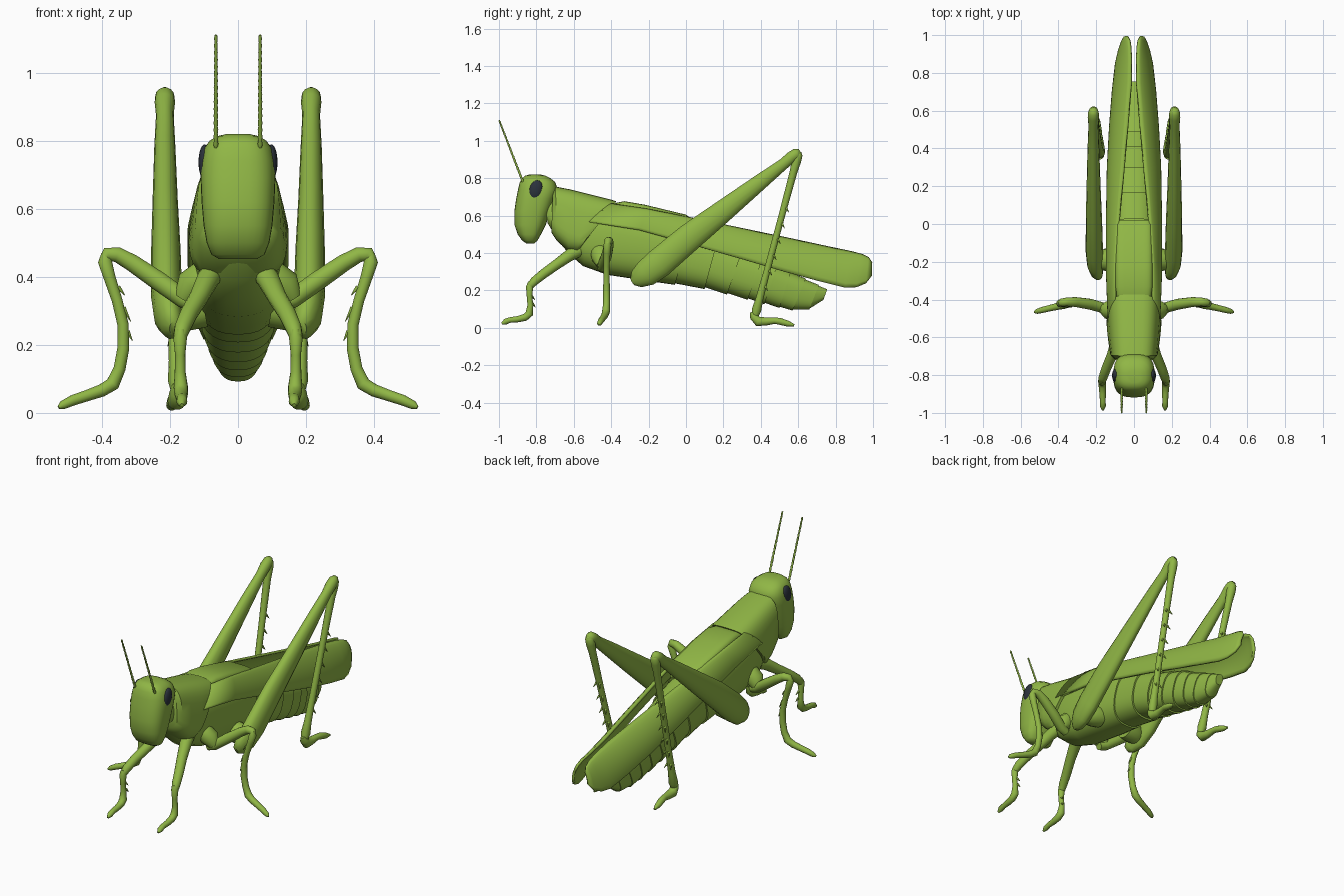
import bpy, bmesh, math
from mathutils import Vector as V

def material(name, rgb):
    m = bpy.data.materials.new(name)
    m.diffuse_color = (*rgb, 1)
    return m

GREEN = material("leaf green", (0.28, 0.47, 0.06))
DARK = material("eye dark", (0.025, 0.032, 0.045))

def finish(name, bm, mat=GREEN, mirror=False, thick=0, angle=40):
    bmesh.ops.recalc_face_normals(bm, faces=bm.faces)
    me = bpy.data.meshes.new(name)
    bm.to_mesh(me)
    bm.free()
    ob = bpy.data.objects.new(name, me)
    bpy.context.collection.objects.link(ob)
    me.materials.append(mat)
    bpy.ops.object.select_all(action='DESELECT')
    ob.select_set(True)
    bpy.context.view_layer.objects.active = ob
    bpy.ops.object.shade_smooth_by_angle(angle=math.radians(angle))
    if thick:
        s = ob.modifiers.new("thickness", 'SOLIDIFY')
        s.thickness, s.offset = thick, 0
    if mirror:
        ob.modifiers.new("mirror", 'MIRROR')
    return ob

def add_loft(bm, rings):
    rows = [[bm.verts.new(p) for p in r] for r in rings]
    n = len(rows[0])
    for a, b in zip(rows, rows[1:]):
        for i in range(n):
            j = (i + 1) % n
            bm.faces.new((a[i], a[j], b[j], b[i]))
    bm.faces.new(rows[0])
    bm.faces.new(rows[-1])

def spow(t, n):
    return math.copysign(abs(t) ** (2 / n), t)

def section(yt, zt, yb, zb, w, n=2.5, taper=0, scale=1, count=32):
    """Rounded cross-section between a top and a bottom point."""
    top, bot = V((0, yt, zt)), V((0, yb, zb))
    mid, half = (top + bot) / 2, (top - bot) / 2 * scale
    pts = []
    for k in range(count):
        a = math.tau * k / count
        v = spow(math.sin(a), n)
        pts.append(mid + half * v + V((w * scale * spow(math.cos(a), n) * (1 + taper * v), 0, 0)))
    return pts

def body(name, stations, **kw):
    bm = bmesh.new()
    add_loft(bm, [section(*s, **kw) for s in stations])
    return finish(name, bm)

def add_tube(bm, pts, ref, count=14):
    """pts: x, y, z, radius, optional radius along ref."""
    P = [V(p[:3]) for p in pts]
    rings = []
    for i, p in enumerate(pts):
        t = (P[min(i + 1, len(P) - 1)] - P[max(i - 1, 0)]).normalized()
        side = (ref - t * ref.dot(t)).normalized()
        up = t.cross(side)
        rs = p[4] if len(p) > 4 else p[3]
        rings.append([P[i] + side * rs * math.cos(math.tau * k / count)
                      + up * p[3] * math.sin(math.tau * k / count) for k in range(count)])
    add_loft(bm, rings)

X, Y = V((1, 0, 0)), V((0, 1, 0))

def limb(name, pts, ref, spines=()):
    bm = bmesh.new()
    add_tube(bm, pts, ref)
    for base, tip in spines:
        add_tube(bm, [(*base, 0.008), (*tip, 0.001)], ref, 6)
    return finish(name, bm, mirror=True, angle=60)

# Head: stacked horizontal sections
bm = bmesh.new()
rings = []
for z, yf, yb, w in [(.452, -.855, -.81, .055), (.465, -.875, -.795, .078), (.50, -.90, -.775, .092),
                     (.55, -.917, -.75, .101), (.62, -.918, -.725, .107), (.69, -.908, -.70, .11),
                     (.74, -.898, -.685, .108), (.78, -.888, -.70, .098), (.80, -.876, -.725, .083),
                     (.813, -.86, -.75, .062), (.819, -.84, -.775, .035)]:
    rings.append([V((w * spow(math.cos(a), 2.7), (yf + yb) / 2 + (yb - yf) / 2 * spow(math.sin(a), 2.7), z))
                  for a in [math.tau * k / 32 for k in range(32)]])
add_loft(bm, rings)
finish("head", bm)

# Eyes
bm = bmesh.new()
bmesh.ops.create_uvsphere(bm, u_segments=20, v_segments=12, radius=1)
for v in bm.verts:
    x, y, z = v.co
    v.co = V((.098 + .018 * x, -.803 + .036 * y + .008 * z, .737 + .052 * z))
finish("eyes", bm, DARK, mirror=True)

# Antennae: beaded rods
steps = 32
limb("antennae", [(.065, -.872 - .127 * i / steps, .78 + .33 * i / steps,
                   (.0075 if i % 2 else .0055) * (1 - .3 * i / steps)) for i in range(steps + 1)], X)

# Thorax, pronotum saddle and dorsal plate
body("thorax", [(-.76, .70, -.74, .56, .075), (-.66, .68, -.68, .46, .09), (-.60, .66, -.62, .39, .105),
                (-.5, .65, -.55, .33, .125), (-.35, .63, -.42, .283, .134), (-.1, .57, -.2, .25, .135),
                (.03, .53, -.06, .23, .126)])
body("pronotum", [(-.712, .735, -.72, .51, .10), (-.698, .755, -.69, .465, .122), (-.62, .74, -.63, .41, .132),
                  (-.5, .71, -.59, .395, .139), (-.40, .685, -.572, .415, .142), (-.372, .676, -.565, .43, .139)],
     n=3.4, taper=-.1)
body("dorsal_plate", [(-.39, .665, -.39, .55, .092), (-.33, .677, -.33, .54, .10), (-.22, .658, -.22, .53, .10),
                      (0, .605, 0, .48, .096), (.02, .59, .02, .48, .09)], n=5)

# Abdomen: stepped segments
prof = [(.02, .53, -.06, .23, .125), (.17, .47, .10, .21, .118), (.30, .41, .22, .18, .11),
        (.41, .37, .33, .152, .10), (.49, .34, .42, .128, .09), (.56, .30, .50, .108, .078),
        (.64, .262, .57, .094, .064), (.71, .228, .66, .10, .046), (.755, .205, .735, .15, .024)]
rings = []
for a, b in zip(prof, prof[1:]):
    rings += [section(*a, scale=.95), section(*b, scale=1.02)]
bm = bmesh.new()
add_loft(bm, rings)
finish("abdomen", bm, angle=30)

# Wings: curved leaves folded along the back
rows = [(-.40, .66, -.52, .565, .098, .132), (-.2, .63, -.25, .522, .094, .142), (0, .59, 0, .453, .08, .142),
        (.3, .527, .3, .367, .052, .137), (.55, .475, .52, .302, .03, .125), (.75, .432, .71, .25, .014, .11),
        (.88, .405, .85, .215, .014, .094), (.94, .39, .91, .217, .018, .08), (.975, .373, .96, .238, .023, .064),
        (.992, .345, .99, .278, .03, .048)]
bm = bmesh.new()
N = 10
grid = []
for yt, zt, yb, zb, xi, xo in rows:
    line = []
    for k in range(N + 1):
        t = k / N
        line.append(bm.verts.new((xi + (xo - xi) * math.sin(t * math.pi / 2) ** .85, yt + (yb - yt) * t,
                                  zb + (zt - zb) * (1 - t ** 1.25))))
    grid.append(line)
for a, b in zip(grid, grid[1:]):
    for k in range(N):
        bm.faces.new((a[k], a[k + 1], b[k + 1], b[k]))
finish("wings", bm, mirror=True, thick=.014)

# Hind legs
limb("hind_femur", [(.185, -.285, .25, .025, .018), (.195, -.262, .262, .052, .032), (.205, -.215, .29, .073, .043),
                    (.21, -.145, .345, .081, .046), (.212, .02, .485, .076, .043), (.214, .2, .625, .061, .037),
                    (.215, .4, .782, .043, .031), (.215, .52, .875, .031, .026), (.215, .565, .913, .032, .030),
                    (.215, .592, .932, .03, .028), (.215, .61, .945, .015, .014)], X)
limb("hind_coxa", [(.10, -.19, .31, .06), (.15, -.19, .30, .06), (.19, -.2, .29, .045)], Y)

def along(t):
    return V((.215 - .035 * t, .602 - .225 * t, .935 - .84 * t))

limb("hind_tibia", [(*along(t), r) for t, r in [(-.01, .012), (.01, .024), (.05, .026), (.12, .021), (.4, .018),
                                                (.75, .018), (.93, .021), (1, .026), (1.04, .018)]], X,
     [(along(t) + V((sx * .01, .012, 0)), along(t + .03) + V((sx * .022, .034, 0)))
      for t in (.35, .45, .55, .65, .75, .85) for sx in (-1, 1)])
limb("hind_foot", [(.18, .352, .085, .012), (.18, .362, .06, .022), (.18, .385, .034, .027), (.182, .43, .034, .022),
                   (.186, .475, .038, .017), (.19, .50, .035, .019), (.195, .545, .022, .016),
                   (.198, .578, .014, .006)], X)

# Middle legs
limb("middle_coxa", [(.10, -.46, .40, .05), (.135, -.455, .375, .05), (.16, -.45, .335, .03)], Y)
limb("middle_femur", [(.12, -.45, .32, .024), (.16, -.445, .335, .028), (.23, -.425, .385, .029),
                      (.31, -.413, .44, .026), (.355, -.412, .465, .023), (.385, -.416, .465, .021),
                      (.398, -.42, .447, .012)], Y)
limb("middle_tibia", [(.39, -.418, .468, .012), (.391, -.42, .445, .021), (.378, -.422, .40, .018),
                      (.355, -.425, .33, .016), (.338, -.425, .26, .017), (.337, -.425, .19, .018),
                      (.348, -.425, .13, .018), (.368, -.428, .085, .021), (.40, -.435, .066, .019),
                      (.44, -.444, .052, .017), (.485, -.455, .037, .016), (.515, -.463, .023, .013),
                      (.527, -.467, .016, .005)], Y,
     [((.352, -.425, .37), (.332, -.425, .345)), ((.337, -.425, .31), (.315, -.425, .268)),
      ((.325, -.425, .24), (.31, -.425, .212))])

# Front legs
limb("front_femur", [(.07, -.56, .42, .035), (.09, -.62, .39, .033), (.115, -.69, .34, .028), (.145, -.76, .29, .026),
                     (.163, -.81, .25, .024), (.17, -.832, .225, .02), (.17, -.838, .205, .01)], X)
limb("front_tibia", [(.168, -.832, .245, .012), (.17, -.836, .22, .02), (.17, -.837, .17, .015),
                     (.17, -.832, .12, .016), (.168, -.838, .075, .021), (.167, -.86, .056, .02),
                     (.166, -.90, .046, .017), (.165, -.94, .042, .015), (.165, -.965, .033, .016),
                     (.165, -.985, .022, .006)], X,
     [((.163, -.825, .17), (.155, -.808, .15)), ((.163, -.82, .13), (.155, -.805, .11))])
